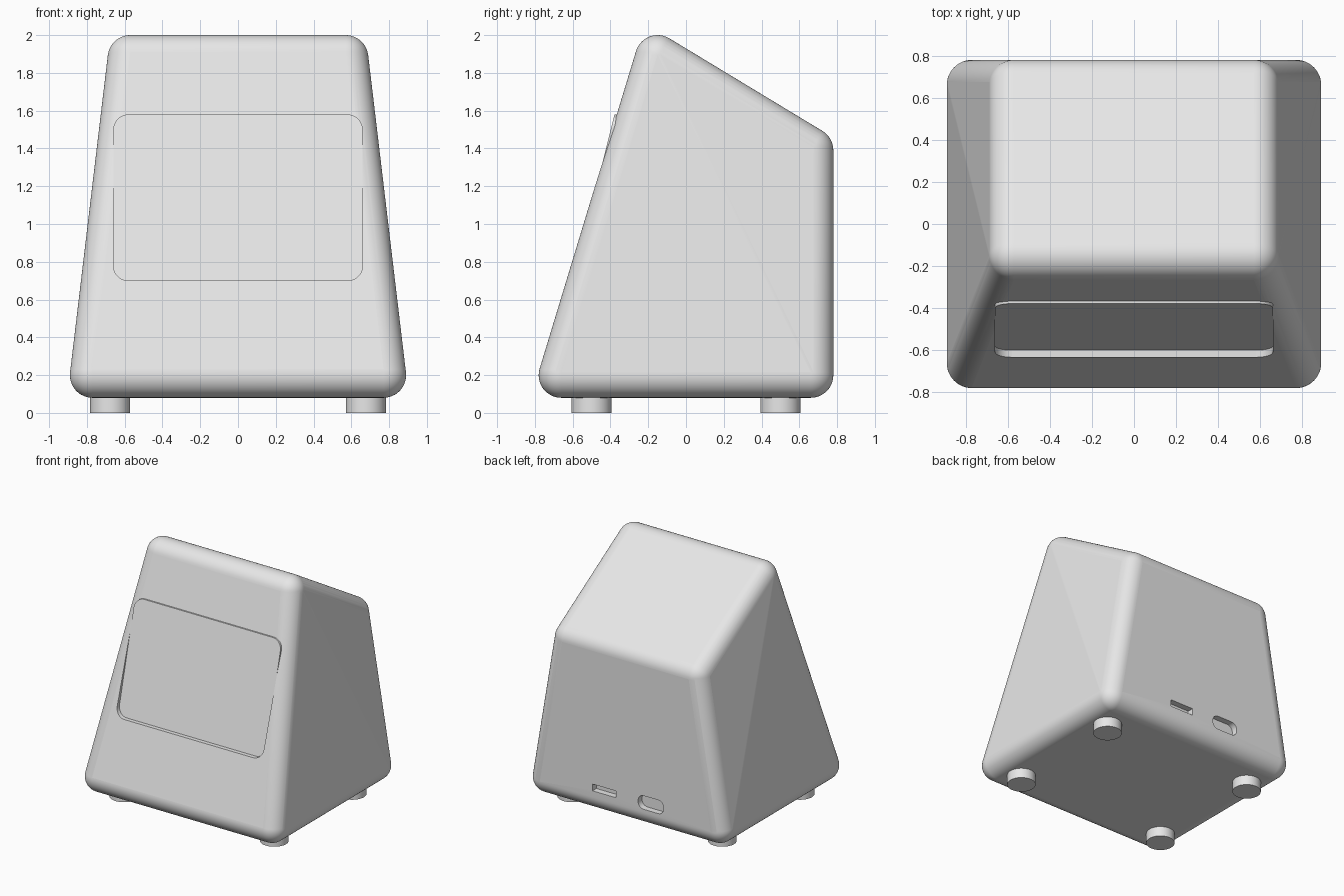
import bpy
import bmesh
from math import sin, cos, pi, radians

cube = bpy.data.objects.get("Cube")
if cube:
    bpy.data.objects.remove(cube, do_unlink=True)

grey = bpy.data.materials.new("light_grey")
grey.use_nodes = True
grey.diffuse_color = (0.8, 0.8, 0.8, 1)
grey.node_tree.nodes["Principled BSDF"].inputs["Base Color"].default_value = (0.8, 0.8, 0.8, 1)


def make_object(name, bm):
    bmesh.ops.recalc_face_normals(bm, faces=bm.faces)
    mesh = bpy.data.meshes.new(name)
    bm.to_mesh(mesh)
    bm.free()
    mesh.materials.append(grey)
    obj = bpy.data.objects.new(name, mesh)
    bpy.context.collection.objects.link(obj)
    return obj


def select_only(obj):
    bpy.ops.object.select_all(action='DESELECT')
    obj.select_set(True)
    bpy.context.view_layer.objects.active = obj


def smooth(obj):
    """Smooth the rounded edges and keep the large faces flat."""
    select_only(obj)
    bpy.ops.object.shade_smooth_by_angle(angle=radians(35))
    for face in obj.data.polygons:
        if face.area > 0.06:
            face.use_smooth = False


def rounded_hull(name, centres, radius, segments=48):
    """Convex hull around equal spheres, giving a solid with rounded edges."""
    bm = bmesh.new()
    rings = segments // 2
    for cx, cy, cz in centres:
        for i in range(rings + 1):
            lat = pi * i / rings
            for j in range(segments if 0 < i < rings else 1):
                lon = 2 * pi * j / segments
                bm.verts.new((cx + radius * sin(lat) * cos(lon),
                              cy + radius * sin(lat) * sin(lon),
                              cz + radius * cos(lat)))
    bmesh.ops.convex_hull(bm, input=bm.verts[:])
    loose = [v for v in bm.verts if not v.link_faces]
    bmesh.ops.delete(bm, geom=loose, context='VERTS')
    bmesh.ops.dissolve_limit(bm, angle_limit=radians(0.1),
                             verts=bm.verts[:], edges=bm.edges[:])
    return make_object(name, bm)


def rounded_prism(name, cx, cz, width, height, radius, near, far, steps=8):
    """Rounded rectangle run along y between the depths near(z) and far(z)."""
    outline = []
    corners = [(1, 1), (-1, 1), (-1, -1), (1, -1)]
    for k, (sx, sz) in enumerate(corners):
        for i in range(steps + 1):
            a = pi / 2 * (k + i / steps)
            outline.append((cx + sx * (width / 2 - radius) + radius * cos(a),
                            cz + sz * (height / 2 - radius) + radius * sin(a)))
    bm = bmesh.new()
    loops = [[bm.verts.new((x, depth(z), z)) for x, z in outline]
             for depth in (near, far)]
    for loop in loops:
        bm.faces.new(loop)
    n = len(outline)
    for i in range(n):
        j = (i + 1) % n
        bm.faces.new((loops[0][i], loops[0][j], loops[1][j], loops[1][i]))
    return make_object(name, bm)


def cut(target, cutter):
    cutter.hide_render = True
    mod = target.modifiers.new("cut", 'BOOLEAN')
    mod.operation = 'DIFFERENCE'
    mod.solver = 'EXACT'
    mod.object = cutter
    select_only(target)
    bpy.ops.object.modifier_apply(modifier=mod.name)
    bpy.data.objects.remove(cutter, do_unlink=True)


# Housing: leaning front, sloped top, upright back
centres = []
for side in (-1, 1):
    centres += [(side * 0.77, -0.66, 0.2), (side * 0.77, 0.66, 0.2),
                (side * 0.57, -0.15, 1.88), (side * 0.57, 0.66, 1.39)]
housing = rounded_hull("housing", centres, 0.12)


# Screen: steeper than the front, sunk at its foot and proud at its top
def screen_depth(z):
    return -0.6 + 0.252 * (z - 0.7)


screen_shape = dict(cx=0, cz=1.14, width=1.32, height=0.88, radius=0.08)
cut(housing, rounded_prism("screen_recess", near=lambda z: -1.0,
                           far=lambda z: screen_depth(z) + 0.02, **screen_shape))
screen = rounded_prism("screen", near=screen_depth,
                       far=lambda z: screen_depth(z) + 0.1, **screen_shape)
smooth(screen)

# Sockets in the back
for name, x, width, height, radius in (("card_slot", 0.19, 0.21, 0.055, 0.003),
                                       ("power_socket", -0.23, 0.23, 0.11, 0.05)):
    cut(housing, rounded_prism(name, x, 0.28, width, height, radius,
                               lambda z: 0.73, lambda z: 1.0))
smooth(housing)

# Feet
for x, x_name in ((-0.677, "right"), (0.677, "left")):
    for y, y_name in ((-0.5, "front"), (0.5, "back")):
        bpy.ops.mesh.primitive_cylinder_add(vertices=48, radius=0.106, depth=0.1,
                                            location=(x, y, 0.05))
        foot = bpy.context.object
        foot.name = f"{y_name}_{x_name}_foot"
        foot.data.materials.append(grey)
        smooth(foot)
